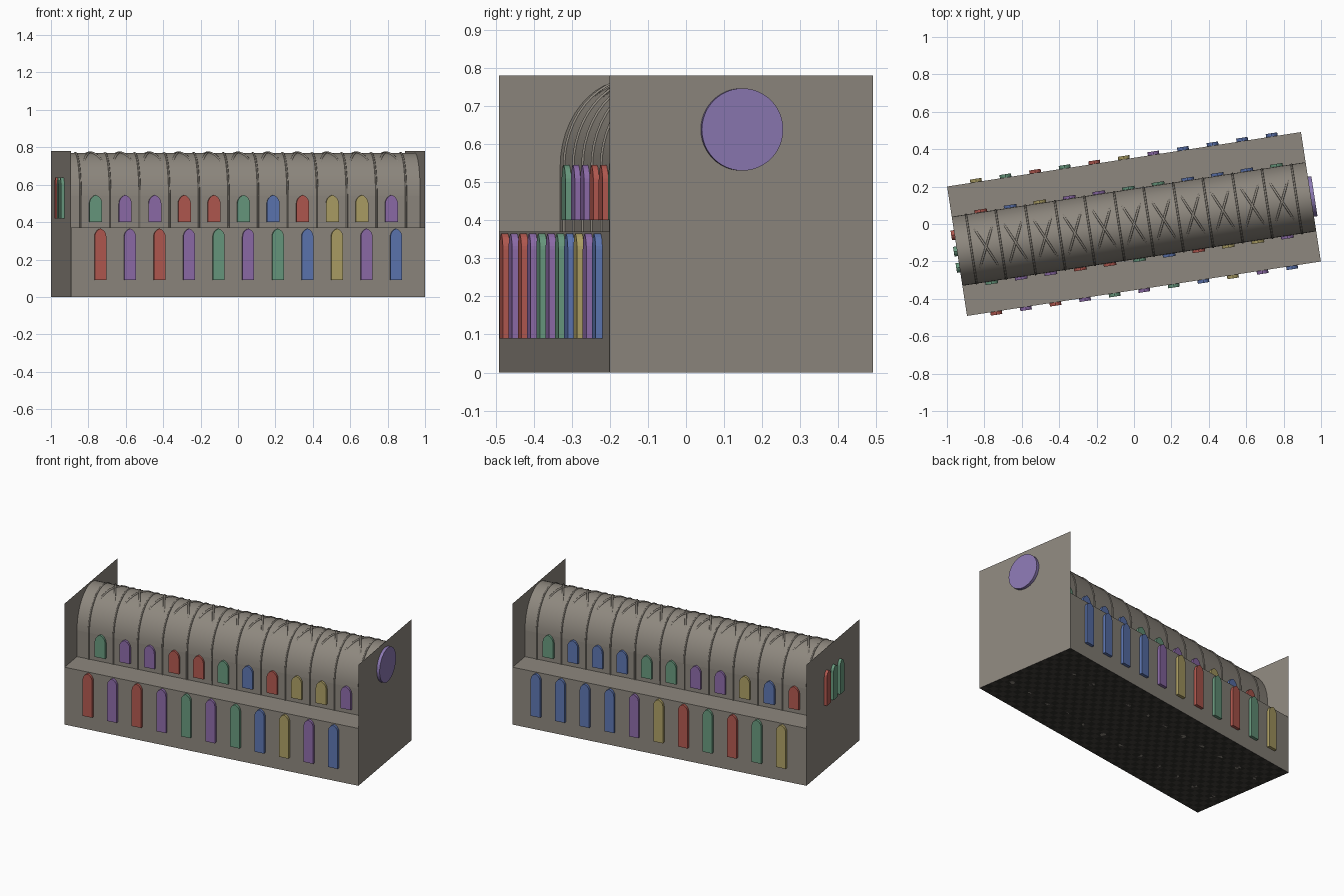
import bpy, bmesh, math
from mathutils import Matrix, Vector

if "Cube" in bpy.data.objects:
    bpy.data.objects.remove(bpy.data.objects["Cube"])

# The whole building is turned a little about z
M = Matrix.Rotation(math.radians(8.75), 4, 'Z')
L, W, N = 0.957, 0.35, 0.187          # half length, half width, nave half width
AISLE, SPRING, RISE, TOP = 0.37, 0.54, 0.23, 0.78
BAY = 0.16
CENTRES = [BAY * (i - 5) for i in range(11)]
EDGES = [BAY * (i - 5.5) for i in range(12)]


def mat(name, r, g, b):
    m = bpy.data.materials.new(name)
    m.diffuse_color = (r, g, b, 1)
    m.use_nodes = True
    m.node_tree.nodes["Principled BSDF"].inputs["Base Color"].default_value = m.diffuse_color
    return m


STONE = mat("stone", 0.27, 0.245, 0.21)
GLASS = {"R": mat("red_glass", 0.45, 0.10, 0.08),
         "P": mat("purple_glass", 0.27, 0.15, 0.40),
         "G": mat("green_glass", 0.14, 0.32, 0.21),
         "B": mat("blue_glass", 0.11, 0.18, 0.44),
         "Y": mat("yellow_glass", 0.42, 0.35, 0.13)}
ROSE = mat("rose_glass", 0.26, 0.19, 0.45)
DARK = mat("dark_tile", 0.03, 0.028, 0.025)
LIGHT = mat("light_tile", 0.055, 0.05, 0.045)


def finish(name, bm, *mats):
    me = bpy.data.meshes.new(name)
    bm.to_mesh(me)
    bm.free()
    ob = bpy.data.objects.new(name, me)
    bpy.context.collection.objects.link(ob)
    ob.matrix_world = M
    for m in mats:
        me.materials.append(m)
    return ob


def sheet(name, pts):
    bm = bmesh.new()
    bm.faces.new([bm.verts.new(p) for p in pts])
    return finish(name, bm, STONE)


def rod(name, pts, r, sides=2):
    cu = bpy.data.curves.new(name, 'CURVE')
    cu.dimensions = '3D'
    cu.bevel_depth = r
    cu.bevel_resolution = sides
    cu.use_fill_caps = True
    sp = cu.splines.new('POLY')
    sp.points.add(len(pts) - 1)
    for p, co in zip(sp.points, pts):
        p.co = (*co, 1)
    ob = bpy.data.objects.new(name, cu)
    bpy.context.collection.objects.link(ob)
    ob.matrix_world = M
    cu.materials.append(STONE)
    return ob


def pointed(half, z0, rise, n=6):
    """Pointed arch from +half to -half, springing at z0."""
    R = (half * half + rise * rise) / (2 * half)
    a = math.asin(rise / R)
    right = [(half - R + R * math.cos(a * i / n), z0 + R * math.sin(a * i / n))
             for i in range(n + 1)]
    return right + [(-x, z) for x, z in reversed(right[:-1])]


def lancet(name, pos, along, out, z0, z1, width, depth, m):
    """Pointed window slab centred on its wall."""
    h = width / 2
    prof = [(-h, z0), (h, z0)] + pointed(h, z1 - 1.35 * h, 1.35 * h)
    pos, along, out = Vector(pos), Vector(along), Vector(out)
    bm = bmesh.new()
    f = bm.faces.new([bm.verts.new(pos + along * x + Vector((0, 0, z)) - out * depth)
                      for x, z in prof])
    ext = bmesh.ops.extrude_face_region(bm, geom=[f])
    bmesh.ops.translate(bm, vec=out * depth * 2,
                        verts=[v for v in ext["geom"] if isinstance(v, bmesh.types.BMVert)])
    bmesh.ops.recalc_face_normals(bm, faces=bm.faces)
    finish(name, bm, m)


def vault_arc(half, rise, n=24):
    return [(half * math.cos(math.pi * i / n), SPRING + rise * math.sin(math.pi * i / n))
            for i in range(n + 1)]


# Checkered floor
bm = bmesh.new()
bmesh.ops.create_grid(bm, x_segments=48, y_segments=18, size=1)
bmesh.ops.scale(bm, vec=(L, W, 1), verts=bm.verts)
for f in bm.faces:
    c = f.calc_center_median()
    f.material_index = (int((c.x + L) / (2 * L / 48)) + int((c.y + W) / (2 * W / 18))) % 2
finish("floor_tiles", bm, DARK, LIGHT)

# End walls
for s, n in ((-1, "left_end_wall"), (1, "right_end_wall")):
    sheet(n, [(s * L, -W, 0), (s * L, W, 0), (s * L, W, TOP), (s * L, -W, TOP)])

# Side walls, aisle roofs, upper walls, windows and arcades
AISLE_COLOURS = {-1: "RPRPGPGBYPB", 1: "YGRGRYPBBBB"}
UPPER_COLOURS = {-1: "GPPRRGBRYYP", 1: "RBYPPGGBBBG"}
for s, side in ((-1, "front"), (1, "back")):
    a, b = s * W, s * N
    sheet(side + "_aisle_wall", [(-L, a, 0), (L, a, 0), (L, a, AISLE), (-L, a, AISLE)])
    sheet(side + "_aisle_roof", [(-L, a, AISLE), (L, a, AISLE), (L, b, AISLE), (-L, b, AISLE)])
    sheet(side + "_upper_wall", [(-L, b, AISLE), (L, b, AISLE), (L, b, SPRING), (-L, b, SPRING)])
    for i, u in enumerate(CENTRES):
        lancet(side + "_aisle_window", (u, a, 0), (1, 0, 0), (0, s, 0), 0.09, 0.365, 0.062, 0.018,
               GLASS[AISLE_COLOURS[s][i]])
        lancet(side + "_upper_window", (u, b, 0), (1, 0, 0), (0, s, 0), 0.40, 0.545, 0.068, 0.015,
               GLASS[UPPER_COLOURS[s][i]])
        rod(side + "_arcade_arch", [(u + x, b - s * 0.02, z)
                                    for x, z in pointed(BAY / 2, 0.23, 0.12)], 0.008)
    for u in EDGES:
        rod(side + "_pier", [(u, b - s * 0.02, 0), (u, b - s * 0.02, 0.36)], 0.018)
        rod(side + "_wall_shaft", [(u, b, AISLE), (u, b, SPRING)], 0.005)
    for z in (AISLE, SPRING - 0.01):
        rod(side + "_string_course", [(-L, b - s * 0.02, z), (L, b - s * 0.02, z)], 0.005)

# Barrel vault
bm = bmesh.new()
rows = [[bm.verts.new((u, y, z)) for y, z in vault_arc(N, RISE)] for u in (-L, L)]
for i in range(len(rows[0]) - 1):
    bm.faces.new((rows[0][i], rows[1][i], rows[1][i + 1], rows[0][i + 1]))
finish("barrel_vault", bm, STONE).data.shade_smooth()

# Cross ribs, and diagonal ribs that break through at each crown
for u in EDGES:
    rod("vault_rib", [(u, y, z) for y, z in vault_arc(N, RISE)], 0.005)
for u in CENTRES:
    for d in (-1, 1):
        rod("diagonal_rib", [(u + d * BAY / 2 * y / 0.172, y, z)
                             for y, z in vault_arc(0.172, RISE + 0.002)], 0.006)

# Round window in the right wall
bm = bmesh.new()
bmesh.ops.create_cone(bm, cap_ends=True, segments=48, radius1=0.108, radius2=0.108, depth=0.038,
                      matrix=Matrix.Translation((L, 0, 0.638)) @ Matrix.Rotation(math.pi / 2, 4, 'Y'))
finish("round_window", bm, ROSE)
for i in range(6):
    t = math.pi * i / 6
    c, q = 0.1 * math.cos(t), 0.1 * math.sin(t)
    rod("round_window_spoke", [(L - 0.019, -c, 0.638 - q), (L - 0.019, c, 0.638 + q)], 0.003)

# Three lancets in the left wall
for v, k in ((-0.088, "G"), (0, "G"), (0.088, "R")):
    lancet("left_end_window", (-L, v, 0), (0, 1, 0), (-1, 0, 0), 0.42, 0.638, 0.052, 0.018, GLASS[k])
